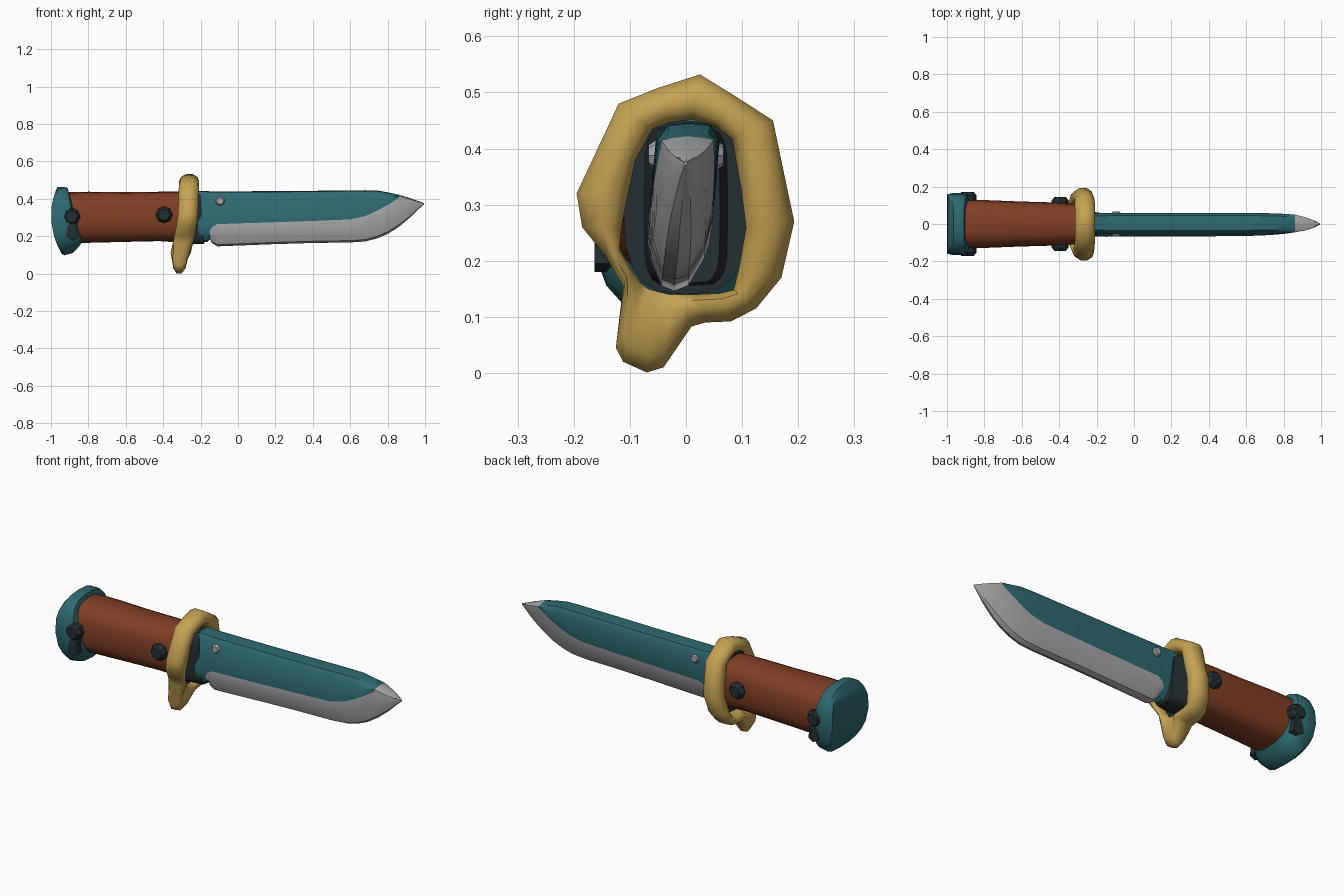
import bpy, bmesh, math

if "Cube" in bpy.data.objects:
    bpy.data.objects.remove(bpy.data.objects["Cube"])


def material(name, rgb):
    m = bpy.data.materials.new(name)
    m.diffuse_color = (*rgb, 1)
    m.use_nodes = True
    m.node_tree.nodes["Principled BSDF"].inputs["Base Color"].default_value = m.diffuse_color
    return m


TEAL = material("teal", (0.027, 0.145, 0.165))
RUST = material("rust brown", (0.22, 0.05, 0.018))
GOLD = material("brass yellow", (0.55, 0.36, 0.085))
GREY = material("edge grey", (0.40, 0.40, 0.40))
DARK = material("dark slate", (0.017, 0.028, 0.032))


def finish(bm, name, mats, angle=35):
    """Clean normals, smooth soft edges and make the object."""
    bmesh.ops.recalc_face_normals(bm, faces=bm.faces[:])
    for f in bm.faces:
        f.smooth = True
    for e in bm.edges:
        e.smooth = e.calc_face_angle(0) < math.radians(angle)
    me = bpy.data.meshes.new(name)
    bm.to_mesh(me)
    bm.free()
    for m in mats:
        me.materials.append(m)
    ob = bpy.data.objects.new(name, me)
    bpy.context.collection.objects.link(ob)
    return ob


def loft(name, rings, mats, rule=None, closed=False, angle=35):
    """Skin a list of rings; open lofts get caps built in mirrored rows."""
    bm = bmesh.new()
    vs = [[bm.verts.new(p) for p in r] for r in rings]
    n, k = len(rings[0]), len(rings)
    for i in range(k if closed else k - 1):
        a, b = vs[i], vs[(i + 1) % k]
        for j in range(n):
            f = bm.faces.new((a[j], a[(j + 1) % n], b[(j + 1) % n], b[j]))
            if rule:
                f.material_index = rule(f.calc_center_median().x, j)
    if not closed:
        for r, x in ((vs[0], rings[0][0][0]), (vs[-1], rings[-1][0][0])):
            for i in range(n // 2):
                quad = [r[i], r[i + 1], r[(n - i - 1) % n], r[(n - i) % n]]
                f = bm.faces.new(list(dict.fromkeys(quad)))
                if rule:
                    f.material_index = rule(x, 0)
    return finish(bm, name, mats, angle)


def oval(x_top, x_bot, z_top, z_bot, hy, bulge=0, n=20, p=2.8):
    """Rounded-box ring across the x axis, tilted and bulged along x."""
    ring = []
    for i in range(n):
        t = 2 * math.pi * i / n
        c, s = math.cos(t), math.sin(t)
        cz = math.copysign(abs(c) ** (2 / p), c)
        sy = math.copysign(abs(s) ** (2 / p), s)
        u = (1 - cz) / 2
        x = x_top + (x_bot - x_top) * u - bulge * (1 - cz * cz)
        ring.append((x, hy * sy, z_top + (z_bot - z_top) * u))
    return ring


# grip
loft("grip", [oval(-.92, -.87, .435, .165, .13), oval(-.80, -.80, .438, .165, .128),
              oval(-.60, -.60, .436, .170, .120), oval(-.42, -.42, .438, .174, .115),
              oval(-.29, -.29, .438, .165, .107)], [RUST])

# flared pommel with an end curved in side view
loft("pommel", [oval(-.905, -.835, .438, .165, .13), oval(-.91, -.86, .458, .135, .155),
                oval(-.925, -.885, .462, .11, .165), oval(-.965, -.93, .462, .098, .165, .025),
                oval(-.972, -.945, .45, .11, .158, .04)], [TEAL])

# dark root of the blade inside the guard
loft("root_plate", [oval(-.30, -.30, .45, .14, .112), oval(-.28, -.28, .45, .14, .112)], [DARK])
loft("blade_root", [oval(-.285, -.285, .44, .155, .075, p=5),
                    oval(-.20, -.18, .43, .16, .061, p=5)], [DARK])

# blade: x, top, colour border, bottom, half thickness
SECTIONS = [(-.215, .442, .25, .165, .055), (-.165, .442, .25, .170, .055),
            (-.150, .440, .23, .185, .055), (-.138, .440, .25, .163, .056),
            (-.11, .440, .265, .146, .057), (.20, .441, .275, .158, .057),
            (.40, .443, .282, .164, .057), (.60, .445, .290, .167, .056),
            (.68, .446, .308, .172, .055), (.74, .445, .335, .187, .054),
            (.80, .435, .368, .212, .052), (.86, .422, .405, .250, .047),
            (.92, .404, .388, .300, .034), (.965, .388, .378, .344, .018),
            (.995, .377, .375, .370, .003)]


def blade_ring(x, zt, zc, zb, h):
    half = [(0, zt), (h * .7, zt - .004), (h, zt - min(.03, .4 * (zt - zc))), (h, zc),
            (h * .85, zc * .5 + zb * .5), (h * .42, zb + .08 * (zc - zb)), (0, zb)]
    pts = half + [(-y, z) for y, z in half[-2:0:-1]]
    return [(x, y + (z - .38) * .09, z) for y, z in pts]


loft("blade", [blade_ring(*s) for s in SECTIONS], [TEAL, GREY],
     lambda x, j: 1 if x > .86 or (x > -.15 and 3 <= j <= 8) else 0)

# guard: (outer y, z, inner y, z) pairs going round, with a lower prong
GUARD = [(.025, .532, .01, .452), (.09, .492, .05, .44), (.155, .450, .082, .418),
         (.178, .34, .098, .33), (.193, .27, .107, .26), (.17, .17, .095, .19),
         (.125, .115, .085, .148), (.08, .092, .06, .142), (.035, .09, .02, .14),
         (.01, .083, -.01, .14), (-.04, .01, -.03, .14), (-.07, .001, -.05, .145),
         (-.112, .02, -.068, .15), (-.125, .045, -.08, .16), (-.112, .155, -.098, .185),
         (-.145, .21, -.118, .22), (-.185, .26, -.115, .26), (-.195, .32, -.103, .32),
         (-.155, .405, -.09, .38), (-.12, .48, -.06, .435), (-.05, .508, -.03, .446)]
LEAN = [(0, -.315), (.1, -.309), (.2, -.286), (.3, -.268), (.54, -.26)]


def lean(z):
    for (a, xa), (b, xb) in zip(LEAN, LEAN[1:]):
        if z <= b:
            return xa + (xb - xa) * (z - a) / (b - a)
    return LEAN[-1][1]


def guard_ring(oy, oz, iy, iz):
    ring = []
    t = .75 if oz < .08 else 1
    for u, dx in ((0, .018), (.2, .045), (.5, .054), (.8, .05), (1, .03),
                  (1, -.03), (.8, -.05), (.5, -.054), (.2, -.045), (0, -.018)):
        y, z = oy + (iy - oy) * u, oz + (iz - oz) * u
        ring.append((lean(z) + dx * t, y, z))
    return ring


loft("guard", [guard_ring(*g) for g in GUARD], [GOLD], closed=True, angle=50)


def stud(name, x, z, r, y0, y1, mat, n=8):
    """Faceted domed stud pointing along y."""
    rings = []
    for y, k in ((y0, 1), (y0 + (y1 - y0) * .7, 1), (y1, .68)):
        rings.append([(x + r * k * math.sin(2 * math.pi * i / n), y,
                       z + r * k * math.cos(2 * math.pi * i / n)) for i in range(n)])
    loft(name, rings, [mat], angle=30)


# studs and pommel lugs on both sides
LUG = [(-.888, .275), (-.862, .262), (-.858, .195), (-.885, .18), (-.92, .20), (-.91, .26)]
for side, s in (("front", -1), ("back", 1)):
    stud("pommel_stud_" + side, -.89, .305, .047, s * .11, s * .172, DARK)
    stud("grip_stud_" + side, -.395, .315, .045, s * .08, s * .145, DARK)
    stud("blade_pin_" + side, -.095, .388, .026, s * .03, s * .067, GREY)
    loft("pommel_lug_" + side, [[(x, s * .10, z) for x, z in LUG],
                                [(x, s * .163, z) for x, z in LUG]], [DARK])
